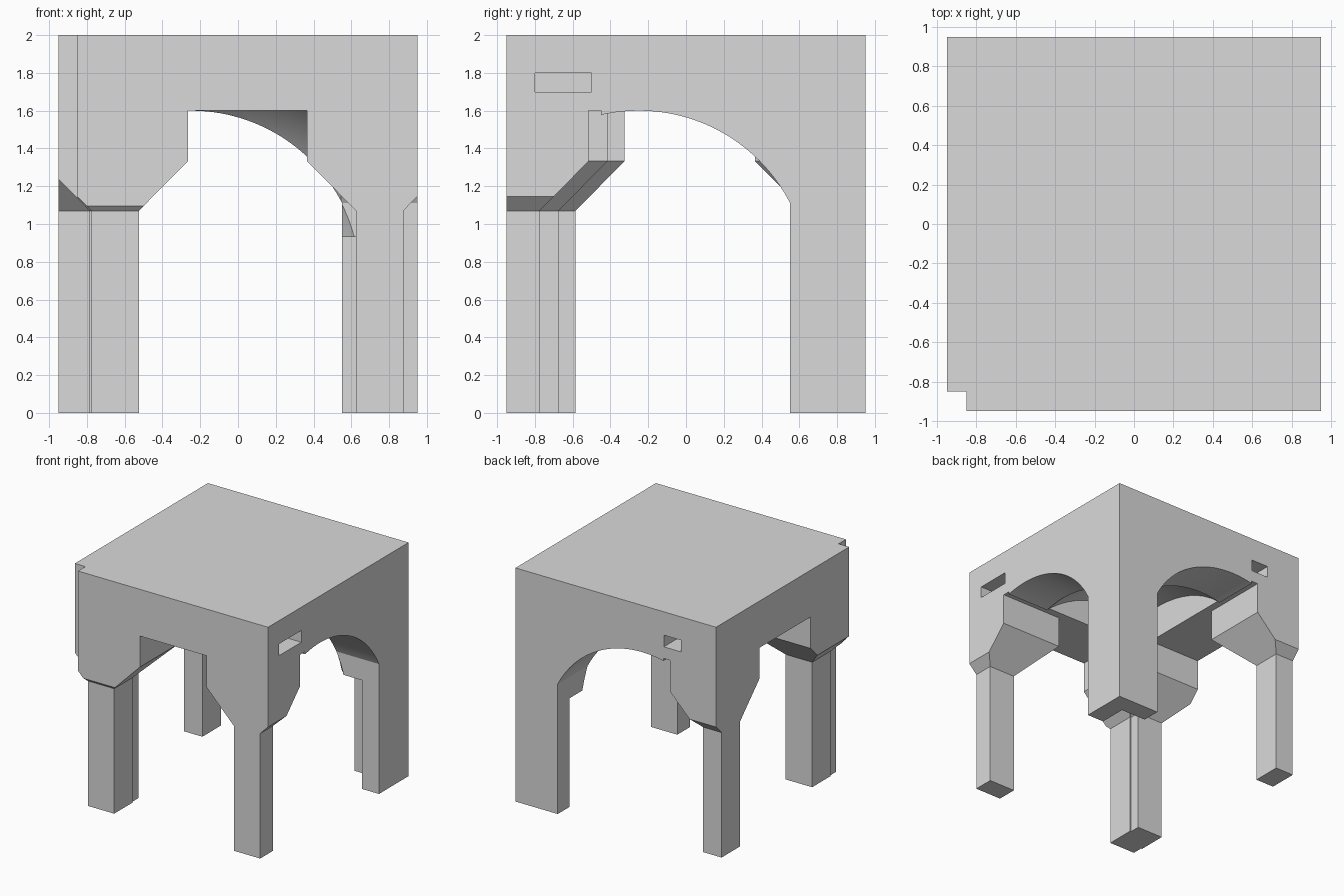
import bpy
import bmesh
import math
from mathutils import Matrix, Vector

cube = bpy.data.objects.get("Cube")
if cube:
    bpy.data.objects.remove(cube, do_unlink=True)

stone = bpy.data.materials.new("grey_stone")
stone.use_nodes = True
GREY = (0.7, 0.7, 0.7, 1)
stone.diffuse_color = GREY
stone.node_tree.nodes["Principled BSDF"].inputs["Base Color"].default_value = GREY

HALF, TOP = 0.95, 2.0          # half width of the plan, full height
EDGE, CEILING = -0.45, 1.6     # inner side and underside of the lintel
CENTRE, SPRING, RADIUS = -0.25, 0.7, 0.9   # arch circle
PIER = 0.55                    # inner side of the solid pier


def finish(bm, name):
    bm.normal_update()
    bmesh.ops.recalc_face_normals(bm, faces=bm.faces)
    mesh = bpy.data.meshes.new(name)
    bm.to_mesh(mesh)
    bm.free()
    mesh.materials.append(stone)
    ob = bpy.data.objects.new(name, mesh)
    bpy.context.collection.objects.link(ob)
    return ob


def upright(u, v, w):
    return (u, v, w)


def along_x(u, v, w):
    return (w, u, v)


def along_y(u, v, w):
    return (u, w, v)


def prism(name, outline, low, high, place=upright):
    """Solid with the given outline, running from low to high."""
    bm = bmesh.new()
    a = [bm.verts.new(place(u, v, low)) for u, v in outline]
    b = [bm.verts.new(place(u, v, high)) for u, v in outline]
    bm.faces.new(a)
    bm.faces.new(list(reversed(b)))
    for i in range(len(a)):
        j = (i + 1) % len(a)
        bm.faces.new((a[j], a[i], b[i], b[j]))
    return finish(bm, name)


def box(name, lo, hi):
    outline = [(lo[0], lo[1]), (hi[0], lo[1]), (hi[0], hi[1]), (lo[0], hi[1])]
    return prism(name, outline, lo[2], hi[2])


def combine(ob, helper, operation="DIFFERENCE", keep=False):
    mod = ob.modifiers.new("cut", "BOOLEAN")
    mod.operation, mod.object, mod.solver = operation, helper, "EXACT"
    bpy.context.view_layer.objects.active = ob
    bpy.ops.object.modifier_apply(modifier=mod.name)
    if not keep:
        bpy.data.objects.remove(helper, do_unlink=True)


def smooth(ob):
    bpy.ops.object.select_all(action="DESELECT")
    ob.select_set(True)
    bpy.context.view_layer.objects.active = ob
    bpy.ops.object.shade_smooth_by_angle(angle=math.radians(25))


# Vaulted block with its corner pier
vault = box("vaulted_block", (EDGE, EDGE, 0), (HALF, HALF, TOP))

# Arched openings through both outer walls
start = math.acos((PIER - CENTRE) / RADIUS)
stop = math.radians(115)
steps = 40
left = CENTRE + RADIUS * math.cos(stop)
arch = [(left, -1), (PIER, -1)]
for i in range(steps + 1):
    a = start + (stop - start) * i / steps
    arch.append((CENTRE + RADIUS * math.cos(a), SPRING + RADIUS * math.sin(a)))
for place in (along_y, along_x):
    combine(vault, prism("arch_cutter", arch, -1.1, 1.5, place))

# Shallow dome that meets the arches at the inner wall planes
bm = bmesh.new()
bmesh.ops.create_uvsphere(bm, u_segments=96, v_segments=48,
                          radius=math.hypot(RADIUS, PIER - CENTRE) - 0.002)
bm.transform(Matrix.Translation(Vector((CENTRE, CENTRE, SPRING))))
combine(vault, finish(bm, "dome_cutter"))

# Recess that leaves the lower pier as an L
combine(vault, box("recess_cutter", (0.2, 0.2, -1), (0.79, 0.79, 0.93)))
smooth(vault)

# Flat lintel along the two other sides, with a notched corner
NOTCH = -0.85
lintel_plan = [(NOTCH, -HALF), (HALF, -HALF), (HALF, EDGE), (EDGE, EDGE),
               (EDGE, HALF), (-HALF, HALF), (-HALF, NOTCH), (NOTCH, NOTCH)]
lintel = prism("lintel", lintel_plan, CEILING, TOP)

# Slots running inside the lintel from its two ends
combine(lintel, box("slot_cutter", (-0.62, -0.8, 1.7), (1.2, -0.5, 1.8)))
combine(lintel, box("slot_cutter", (-0.62, -0.8, 1.7), (-0.455, 1.2, 1.8)))

# Posts with flared capitals, trimmed to the plan
plan = [(NOTCH, -HALF), (HALF, -HALF), (HALF, HALF), (-HALF, HALF),
        (-HALF, NOTCH), (NOTCH, NOTCH)]
trim = prism("plan_trim", plan, -1, 3)


def post(name, x, y):
    bm = bmesh.new()
    rings = []
    for half, z in ((0.125, 0), (0.125, 1.07), (0.385, 1.333), (0.385, CEILING)):
        rings.append([bm.verts.new((x + sx * half, y + sy * half, z))
                      for sx, sy in ((-1, -1), (1, -1), (1, 1), (-1, 1))])
    for a, b in zip(rings, rings[1:]):
        for i in range(4):
            j = (i + 1) % 4
            bm.faces.new((a[i], a[j], b[j], b[i]))
    bm.faces.new(rings[0])
    bm.faces.new(rings[-1])
    combine(finish(bm, name), trim, "INTERSECT", keep=True)


post("front_left_post", 0.75, -0.9)
post("back_right_post", -0.9, 0.75)
post("front_right_post_outer", -0.65, -0.8)
post("front_right_post_inner", -0.66, -0.71)
bpy.data.objects.remove(trim, do_unlink=True)
